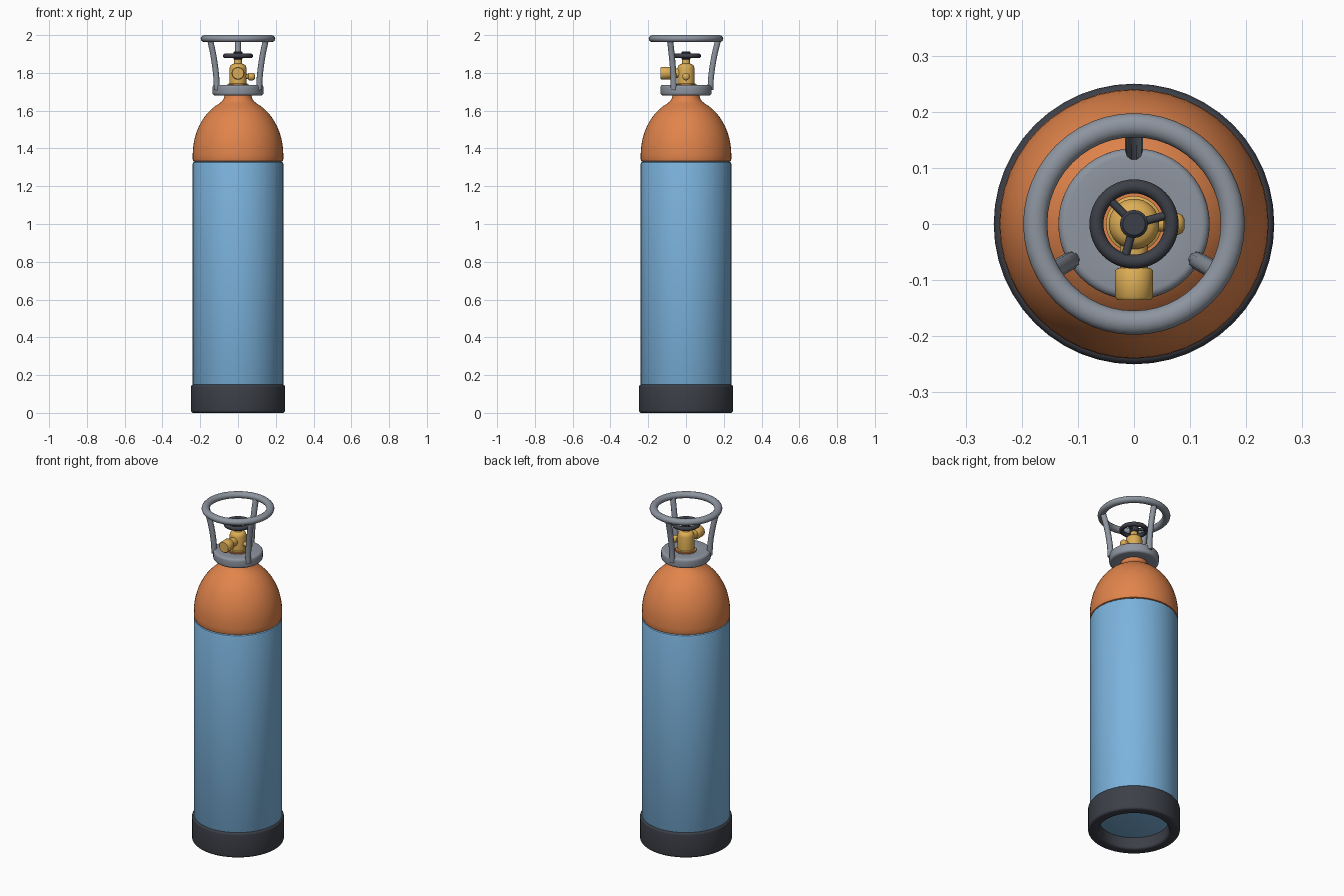
import bpy
from math import sin, cos, pi, radians
from mathutils import Vector

cube = bpy.data.objects.get("Cube")
if cube:
    bpy.data.objects.remove(cube)


def material(name, rgb):
    m = bpy.data.materials.new(name)
    m.use_nodes = True
    m.diffuse_color = (*rgb, 1)
    m.node_tree.nodes["Principled BSDF"].inputs["Base Color"].default_value = (*rgb, 1)
    return m


blue = material("sky_blue_paint", (0.2, 0.45, 0.72))
orange = material("orange_paint", (0.75, 0.23, 0.07))
rubber = material("dark_rubber", (0.045, 0.05, 0.063))
steel = material("grey_steel", (0.27, 0.3, 0.35))
brass = material("brass", (0.72, 0.42, 0.09))


def finish(ob, name, mat):
    ob.name = name
    ob.data.materials.append(mat)
    bpy.ops.object.select_all(action="DESELECT")
    ob.select_set(True)
    bpy.context.view_layer.objects.active = ob
    bpy.ops.object.shade_smooth_by_angle(angle=radians(40))
    return ob


def lathe(name, profile, mat, sides=48, closed=False):
    """Revolve (radius, height) points about z; open profiles get flat end caps."""
    verts = [(r * cos(2 * pi * i / sides), r * sin(2 * pi * i / sides), z)
             for r, z in profile for i in range(sides)]
    rings = len(profile)
    faces = []
    for k in range(rings if closed else rings - 1):
        a, b = k * sides, (k + 1) % rings * sides
        for i in range(sides):
            j = (i + 1) % sides
            faces.append((a + i, a + j, b + j, b + i))
    if not closed:
        faces.append(tuple(reversed(range(sides))))
        faces.append(tuple(range((rings - 1) * sides, rings * sides)))
    mesh = bpy.data.meshes.new(name)
    mesh.from_pydata(verts, [], faces)
    ob = bpy.data.objects.new(name, mesh)
    bpy.context.collection.objects.link(ob)
    return finish(ob, name, mat)


def rounded_ring(inner, outer, low, high, bevel, steps=4):
    """Closed cross-section: a rectangle with round corners."""
    pts = []
    for q, (r, z) in enumerate([(outer - bevel, high - bevel), (inner + bevel, high - bevel),
                                (inner + bevel, low + bevel), (outer - bevel, low + bevel)]):
        for s in range(steps + 1):
            a = (q + s / steps) * pi / 2
            pts.append((r + bevel * cos(a), z + bevel * sin(a)))
    return pts[::-1][::-1]


def torus(name, major, minor, z, mat, flatten=1.0):
    bpy.ops.mesh.primitive_torus_add(major_radius=major, minor_radius=minor, major_segments=48,
                                     minor_segments=14, location=(0, 0, z))
    ob = bpy.context.object
    ob.scale.z = flatten
    return finish(ob, name, mat)


def tube(name, points, radius, mat):
    curve = bpy.data.curves.new(name, "CURVE")
    curve.dimensions = "3D"
    curve.bevel_depth = radius
    curve.bevel_resolution = 3
    curve.use_fill_caps = True
    curve.resolution_u = 6
    spline = curve.splines.new("BEZIER")
    spline.bezier_points.add(len(points) - 1)
    for bp, p in zip(spline.bezier_points, points):
        bp.co = p
        bp.handle_left_type = bp.handle_right_type = "AUTO"
    ob = bpy.data.objects.new(name, curve)
    bpy.context.collection.objects.link(ob)
    bpy.ops.object.select_all(action="DESELECT")
    ob.select_set(True)
    bpy.context.view_layer.objects.active = ob
    bpy.ops.object.convert(target="MESH")
    return finish(bpy.context.object, name, mat)


# Rubber foot ring, open underneath
lathe("foot_ring", rounded_ring(0.19, 0.25, 0.0, 0.15, 0.014), rubber, closed=True)

# Tank body with softened rims
lathe("tank_body", [(0.225, 0.07), (0.235, 0.075), (0.24, 0.085), (0.24, 1.318),
                    (0.237, 1.326), (0.229, 1.33)], blue)

# Domed shoulder and neck
dome = [(0.24 * cos(t * pi / 30), 1.365 + 0.3 * sin(t * pi / 30)) for t in range(12)]
lathe("tank_shoulder", [(0.229, 1.33), (0.237, 1.333), (0.24, 1.342)] + dome
      + [(0.083, 1.652), (0.075, 1.665), (0.071, 1.685), (0.071, 1.7),
         (0.057, 1.7), (0.057, 1.738)], orange)

# Collar around the neck
lathe("neck_collar", rounded_ring(0.055, 0.135, 1.68, 1.737, 0.014), steel, closed=True)

# Carrying guard: ring on three bent posts
torus("guard_ring", 0.176, 0.0215, 1.981, steel, 0.88)
for n in range(3):
    a = radians(90 + 120 * n)
    path = [(r * cos(a), r * sin(a), z)
            for r, z in ((0.129, 1.71), (0.133, 1.78), (0.148, 1.88), (0.17, 1.975))]
    tube(f"guard_post_{n + 1}", path, 0.016, steel)

# Valve body and stem
lathe("valve_body", [(0.05, 1.72), (0.05, 1.742), (0.045, 1.745), (0.045, 1.825), (0.041, 1.838),
                     (0.032, 1.846), (0.022, 1.849), (0.02, 1.855), (0.02, 1.885)], brass, 32)

# Front outlet with its nut
outlet = lathe("valve_outlet", [(0.025, 0.02), (0.025, 0.078), (0.031, 0.08), (0.034, 0.084),
                                (0.034, 0.13), (0.03, 0.135)], brass, 32)
outlet.rotation_euler.x = pi / 2
outlet.location.z = 1.798

# Safety plug on the left side
plug = lathe("safety_plug", [(0.013, 0.03), (0.013, 0.053), (0.018, 0.055), (0.02, 0.06),
                             (0.02, 0.078), (0.016, 0.086), (0.009, 0.09)], brass, 24)
plug.rotation_euler.y = pi / 2
plug.location.z = 1.78

# Handwheel with hub and three spokes
torus("handwheel_rim", 0.067, 0.0125, 1.89, rubber)
lathe("handwheel_hub", [(0.02, 1.872), (0.025, 1.877), (0.025, 1.908), (0.02, 1.913)], rubber, 24)
for n in range(3):
    a = radians(15 + 120 * n)
    out = Vector((cos(a), sin(a), 0))
    up = Vector((0, 0, 1.89))
    tube(f"handwheel_spoke_{n + 1}", [out * 0.015 + up, out * 0.065 + up], 0.0075, rubber)
